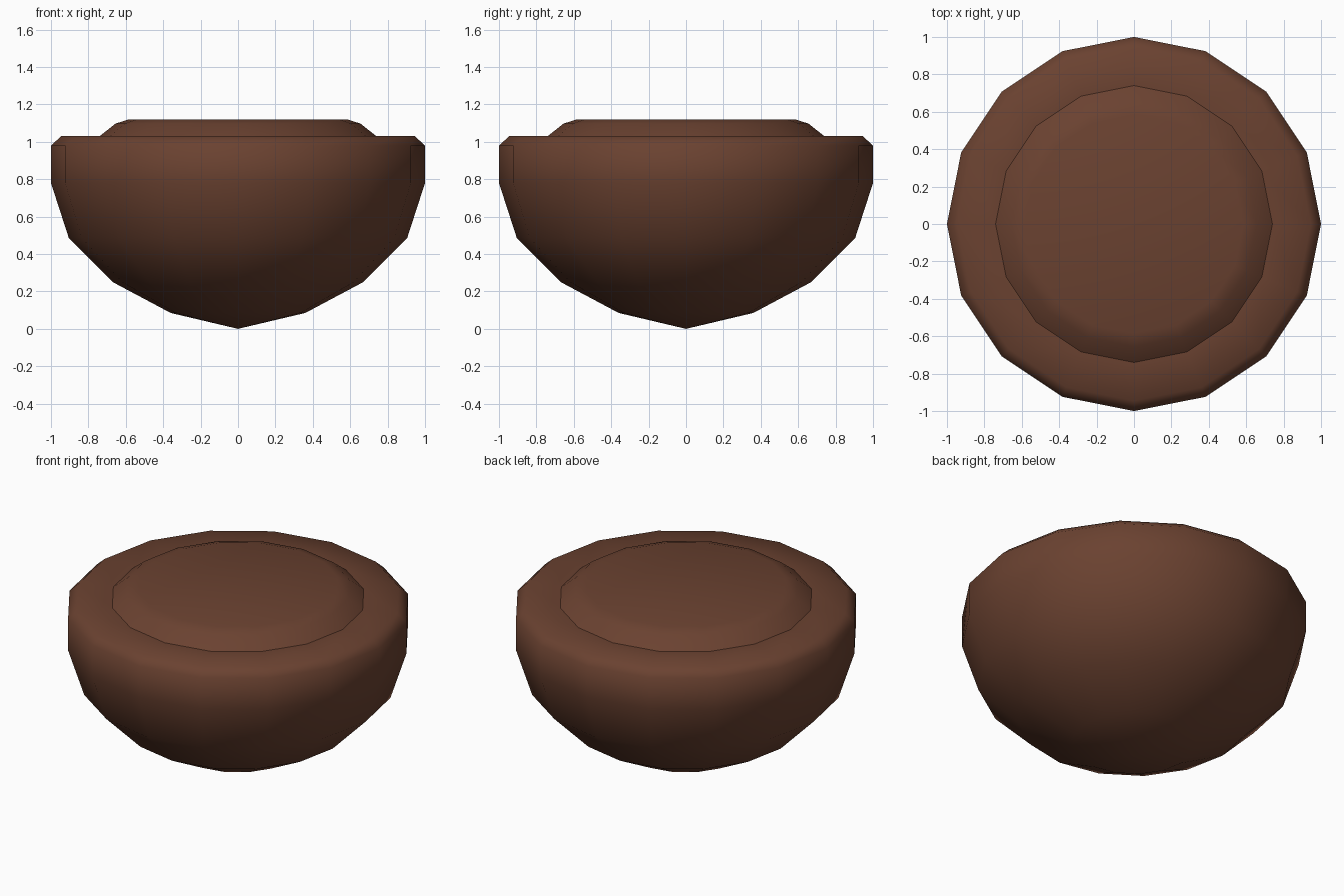
import bpy
import bmesh
import math

if "Cube" in bpy.data.objects:
    bpy.data.objects.remove(bpy.data.objects["Cube"])

SIDES = 16

brown = bpy.data.materials.new("dark_brown")
brown.diffuse_color = (0.145, 0.054, 0.030, 1)
brown.use_nodes = True
brown.node_tree.nodes["Principled BSDF"].inputs["Base Color"].default_value = brown.diffuse_color


def lathe(name, profile, mat):
    """Revolve (radius, z) points about z; radius 0 makes a single pole."""
    bm = bmesh.new()
    rings = []
    for r, z in profile:
        n = 1 if r == 0 else SIDES
        rings.append([bm.verts.new((r * math.cos(math.tau * i / SIDES),
                                    r * math.sin(math.tau * i / SIDES), z))
                      for i in range(n)])
    for a, b in zip(rings, rings[1:]):
        for i in range(SIDES):
            j = (i + 1) % SIDES
            if len(a) == 1:
                bm.faces.new((a[0], b[j], b[i]))
            else:
                bm.faces.new((a[i], a[j], b[j], b[i]))
    # flat cap on the last ring
    bm.faces.new(rings[-1])
    bmesh.ops.recalc_face_normals(bm, faces=bm.faces)
    me = bpy.data.meshes.new(name)
    bm.to_mesh(me)
    bm.free()
    me.materials.append(mat)
    ob = bpy.data.objects.new(name, me)
    bpy.context.collection.objects.link(ob)
    for p in me.polygons:
        p.use_smooth = True
    return ob


# Rounded bowl-shaped body with bevelled rim and flat top
lathe("bowl_body", [(0, 0), (0.36, 0.085), (0.67, 0.25), (0.905, 0.487),
                    (1.0, 0.78), (1.0, 0.98), (0.945, 1.03), (0.74, 1.03)], brown)

# Low raised disc on top, its lower edge meeting the body
lathe("raised_top", [(0.74, 1.03), (0.655, 1.097), (0.585, 1.12)], brown)
# the disc is open underneath, so drop the body's cap hidden below it
body = bpy.data.objects["bowl_body"].data
bm = bmesh.new()
bm.from_mesh(body)
hidden = [f for f in bm.faces if len(f.verts) == SIDES]
bmesh.ops.delete(bm, geom=hidden, context='FACES_ONLY')
bm.to_mesh(body)
bm.free()
